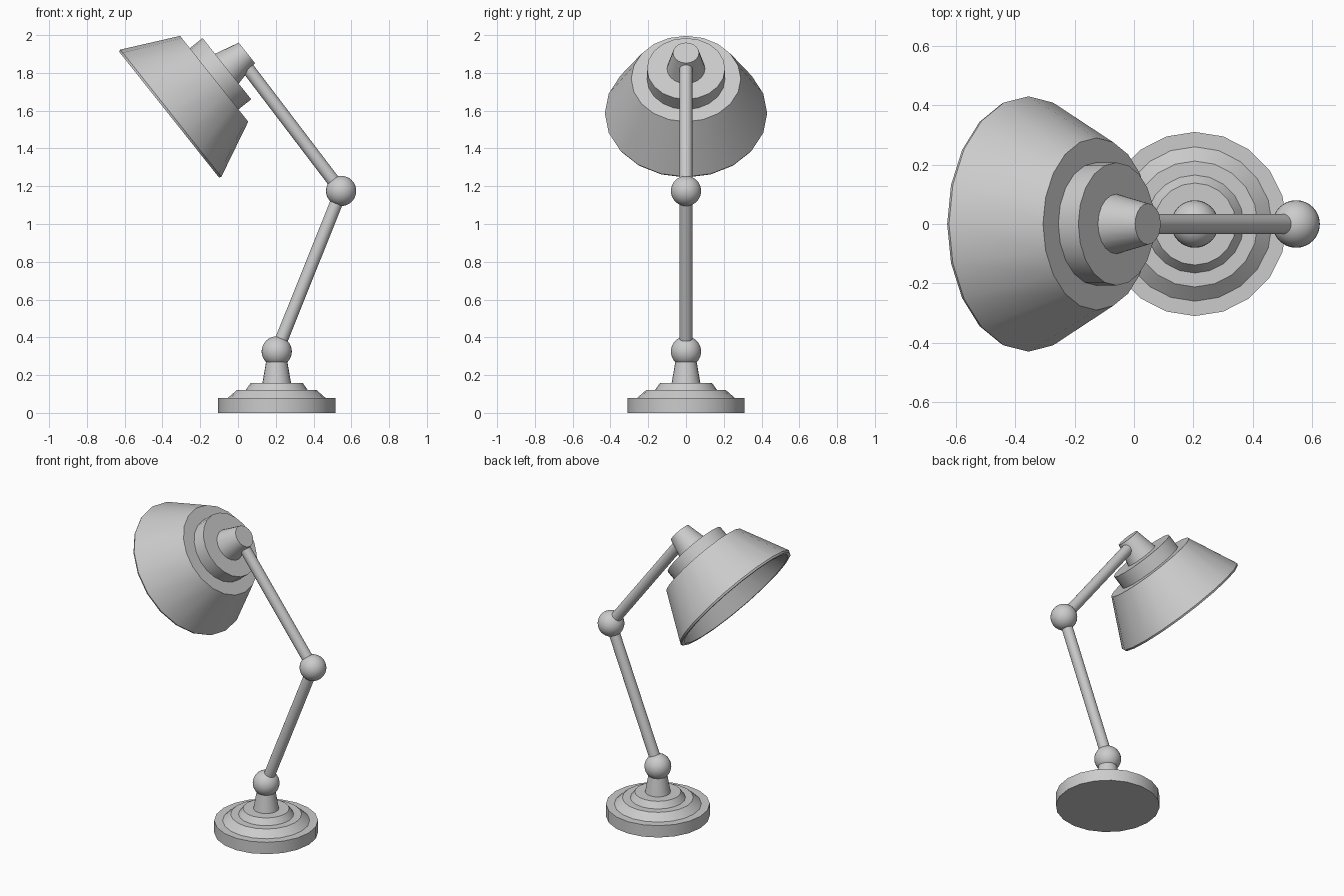
import bpy, bmesh, math
from mathutils import Vector, Matrix

if "Cube" in bpy.data.objects:
    bpy.data.objects.remove(bpy.data.objects["Cube"])

Y = Vector((0, 1, 0))


def finish(bm, name):
    bmesh.ops.recalc_face_normals(bm, faces=bm.faces)
    mesh = bpy.data.meshes.new(name)
    bm.to_mesh(mesh)
    bm.free()
    obj = bpy.data.objects.new(name, mesh)
    bpy.context.collection.objects.link(obj)
    bpy.ops.object.select_all(action='DESELECT')
    obj.select_set(True)
    bpy.context.view_layer.objects.active = obj
    bpy.ops.object.shade_smooth_by_angle(angle=math.radians(30))
    return obj


def lathe(name, profile, origin, axis, sides=20):
    """Revolve (radius, height) points about an axis lying in the xz plane, with capped ends."""
    z = Vector(axis).normalized()
    x = Y.cross(z)
    bm = bmesh.new()
    rings = []
    for r, h in profile:
        ring = []
        for i in range(sides):
            a = 2 * math.pi * i / sides
            ring.append(bm.verts.new(Vector(origin) + x * r * math.cos(a)
                                     + Y * r * math.sin(a) + z * h))
        rings.append(ring)
    for lo, hi in zip(rings, rings[1:]):
        for i in range(sides):
            j = (i + 1) % sides
            bm.faces.new((lo[i], lo[j], hi[j], hi[i]))
    bm.faces.new(rings[0][::-1])
    bm.faces.new(rings[-1])
    return finish(bm, name)


def rod(name, a, b, radius=0.034):
    d = Vector(b) - Vector(a)
    return lathe(name, [(radius, 0), (radius, d.length)], a, d)


def ball(name, centre, radius=0.08):
    bm = bmesh.new()
    bmesh.ops.create_uvsphere(bm, u_segments=32, v_segments=16, radius=radius,
                              matrix=Matrix.Translation(centre))
    return finish(bm, name)


# Joint positions
foot = (0.205, 0, 0.325)
elbow = (0.546, 0, 1.175)
neck = (0.02, 0, 1.866)

# Stepped base with tapered stem
lathe("base", [(0.31, 0), (0.31, 0.078), (0.26, 0.078), (0.212, 0.12),
               (0.165, 0.12), (0.138, 0.158), (0.076, 0.158), (0.053, 0.29)],
      (0.205, 0, 0), (0, 0, 1))

# Arms and ball joints
ball("base_joint", foot)
rod("lower_arm", foot, elbow)
ball("elbow_joint", elbow)
rod("upper_arm", elbow, neck)

# Tilted head: hollow shade, collar and socket share one axis
rim = (-0.365, 0, 1.579)
tilt = (0.783, 0, 0.622)
lathe("shade", [(0.265, 0.285), (0.405, 0.0), (0.425, 0.0), (0.43, 0.012), (0.29, 0.305)],
      rim, tilt)
lathe("collar", [(0.207, 0.295), (0.207, 0.391)], rim, tilt)
lathe("socket", [(0.102, 0.385), (0.069, 0.526)], rim, tilt)
